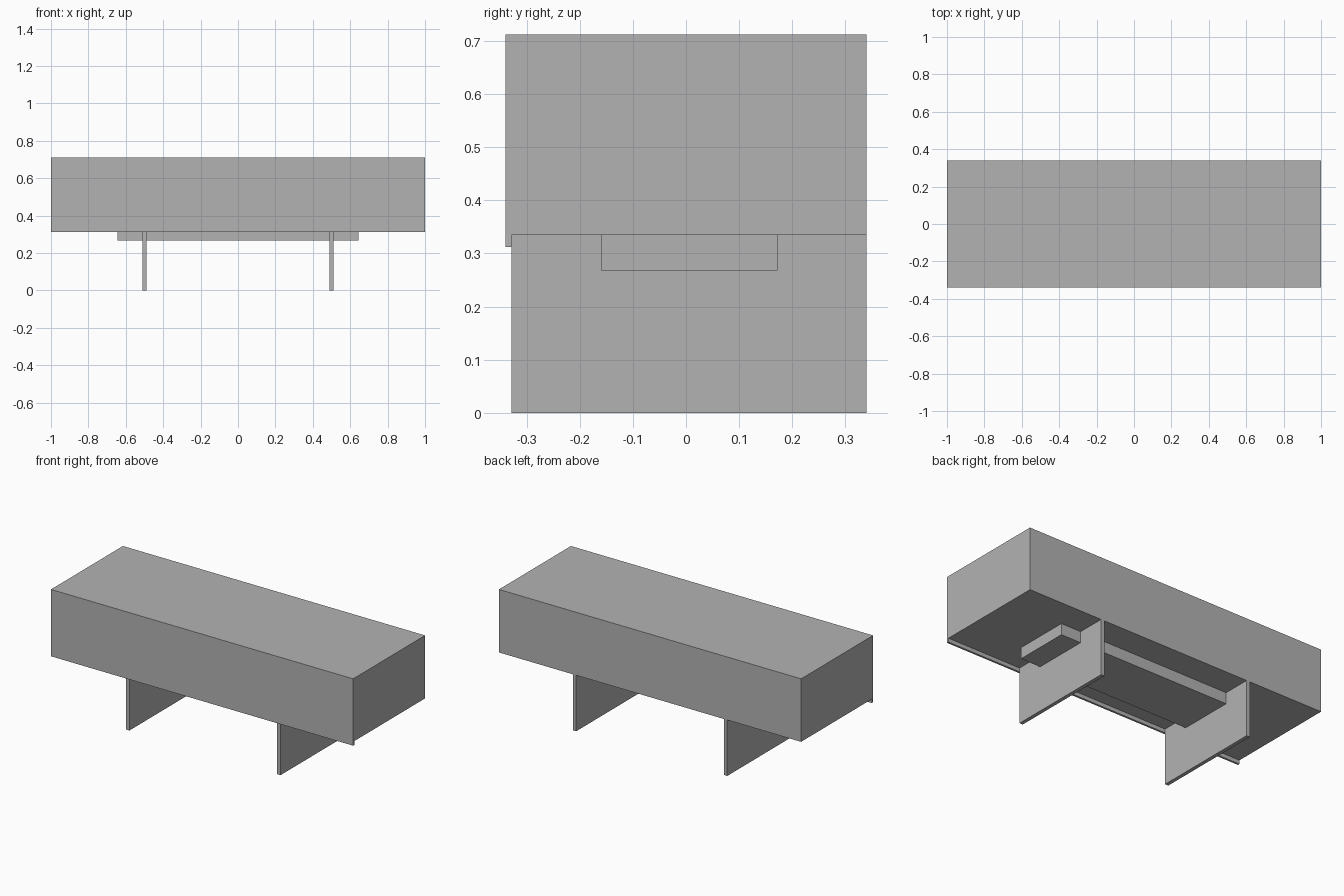
import bpy

cube = bpy.data.objects.get("Cube")
if cube:
    bpy.data.objects.remove(cube, do_unlink=True)

# Single plain grey finish
GREY = (0.45, 0.45, 0.45, 1.0)
grey = bpy.data.materials.new("grey")
grey.use_nodes = True
grey.diffuse_color = GREY
grey.node_tree.nodes["Principled BSDF"].inputs["Base Color"].default_value = GREY


def box(name, x, y, z):
    """Box spanning the given (low, high) range on each axis."""
    spans = (x, y, z)
    bpy.ops.mesh.primitive_cube_add(size=1)
    obj = bpy.context.object
    obj.name = name
    obj.location = [(low + high) / 2 for low, high in spans]
    obj.scale = [high - low for low, high in spans]
    bpy.ops.object.transform_apply(location=True, rotation=False, scale=True)
    obj.data.materials.append(grey)
    return obj


FRONT, BACK = -0.328, 0.34
TOP, UNDERSIDE = 0.712, 0.335

# Cabinet body and the front panel that hangs slightly below it
box("cabinet_body", (-1, 1), (FRONT, BACK), (UNDERSIDE, TOP))
box("front_panel", (-1, 1), (-0.34, FRONT), (0.312, TOP))

# Two slab legs
for side, x in (("right", -0.5), ("left", 0.5)):
    box(side + "_leg", (x - 0.011, x + 0.011), (FRONT, BACK), (0, UNDERSIDE))

# Long tray under the body, passing through the legs
box("under_tray", (-0.643, 0.643), (-0.16, 0.172), (0.268, UNDERSIDE))
